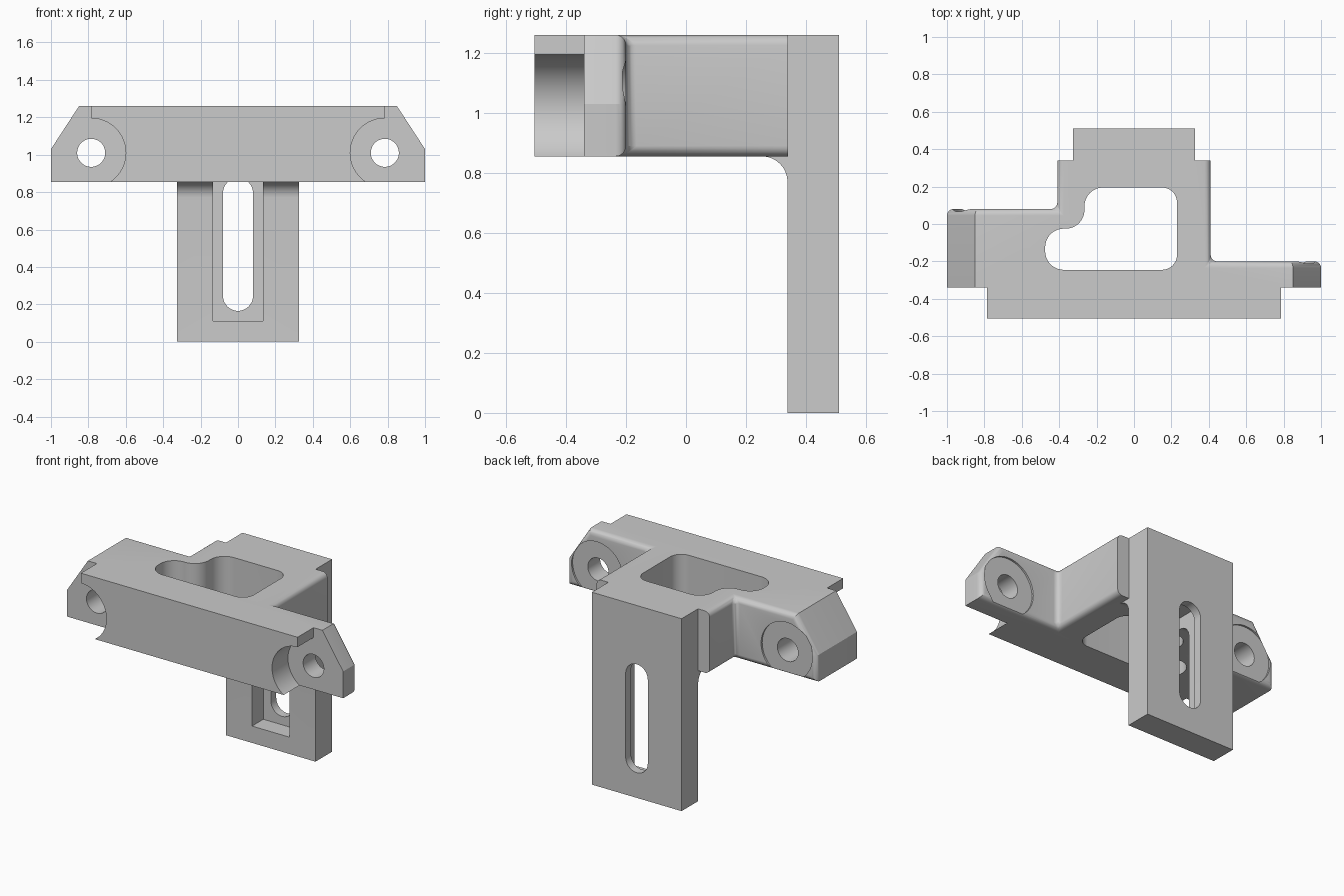
import bpy, bmesh, math
from mathutils import Vector

if "Cube" in bpy.data.objects:
    bpy.data.objects.remove(bpy.data.objects["Cube"], do_unlink=True)

BOTTOM, TOP = 0.855, 1.26
HOLE_X, HOLE_Z = 0.785, 1.01


def rounded(corners, steps=12):
    """Round each (u, v, radius) corner of an outline with an arc."""
    out = []
    for i, (u, v, r) in enumerate(corners):
        p = Vector((u, v))
        if r == 0:
            out.append(p)
            continue
        a = (Vector(corners[i - 1][:2]) - p).normalized()
        b = (Vector(corners[(i + 1) % len(corners)][:2]) - p).normalized()
        half = a.angle(b) / 2
        centre = p + (a + b).normalized() * r / math.sin(half)
        start = (p + a * r / math.tan(half) - centre).normalized()
        end = (p + b * r / math.tan(half) - centre).normalized()
        out += [centre + start.slerp(end, k / steps).normalized() * r
                for k in range(steps + 1)]
    return out


def circle(u, v, r, n=64):
    return [(u + r * math.cos(2 * math.pi * k / n),
             v + r * math.sin(2 * math.pi * k / n)) for k in range(n)]


def rect(u0, u1, v0, v1, r=0):
    return rounded([(u0, v0, r), (u1, v0, r), (u1, v1, r), (u0, v1, r)])


def prism(outline, axis, lo, hi):
    """Extrude a 2D outline along an axis and return a bmesh."""
    place = {"X": lambda u, v, d: (d, u, v),
             "Y": lambda u, v, d: (u, d, v),
             "Z": lambda u, v, d: (u, v, d)}[axis]
    bm = bmesh.new()
    rings = [[bm.verts.new(place(u, v, d)) for u, v in outline] for d in (lo, hi)]
    n = len(outline)
    for ring in rings:
        bm.faces.new(ring)
    for i in range(n):
        j = (i + 1) % n
        bm.faces.new((rings[0][i], rings[0][j], rings[1][j], rings[1][i]))
    bmesh.ops.recalc_face_normals(bm, faces=bm.faces)
    return bm


def make(name, bm):
    mesh = bpy.data.meshes.new(name)
    bm.to_mesh(mesh)
    bm.free()
    obj = bpy.data.objects.new(name, mesh)
    bpy.context.collection.objects.link(obj)
    return obj


def combine(target, bm, operation="DIFFERENCE"):
    tool = make("helper", bm)
    mod = target.modifiers.new("cut", "BOOLEAN")
    mod.operation, mod.solver, mod.object = operation, "EXACT", tool
    bpy.context.view_layer.objects.active = target
    bpy.ops.object.modifier_apply(modifier=mod.name)
    bpy.data.objects.remove(tool, do_unlink=True)


# Body: front bar, two offset ears and rear block in one outline
outline = [(-.785, -.505), (.785, -.505), (.785, -.34), (1, -.34), (1, -.2),
           (.41, -.2), (.41, .34), (.325, .34), (.325, .51), (-.325, .51),
           (-.325, .34), (-.41, .34), (-.41, .08), (-1, .08), (-1, -.34),
           (-.785, -.34)]
bm = prism(outline, "Z", BOTTOM, TOP)

# Sloped ear tips
for s in (-1, 1):
    cut = bmesh.ops.bisect_plane(
        bm, geom=bm.verts[:] + bm.edges[:] + bm.faces[:], dist=1e-5,
        plane_co=(s, 0, 1.03), plane_no=(s * .23, 0, .15), clear_outer=True)
    edges = [e for e in cut["geom_cut"] if isinstance(e, bmesh.types.BMEdge)]
    bmesh.ops.contextual_create(bm, geom=edges)
bmesh.ops.recalc_face_normals(bm, faces=bm.faces)

# Soft edges around the rear of the ears and along the side walls
soft = set()
for f in bm.faces:
    c = f.calc_center_median()
    ear_back = f.normal.y > .9 and c.y < .2
    side_wall = abs(f.normal.x) > .99 and abs(abs(c.x) - .41) < .01
    if ear_back or side_wall:
        soft.update(e for e in f.edges
                    if min(v.co.y for v in e.verts) < .33)
bmesh.ops.bevel(bm, geom=list(soft), offset=.035, segments=6, profile=.5,
                affect="EDGES", clamp_overlap=True)
bracket = make("bracket", bm)

# Hanging leg with a concave fillet under the body
leg = rounded([(.51, 0, 0), (.51, .95, 0), (.25, .95, 0), (.25, BOTTOM, 0),
               (.338, BOTTOM, .085), (.338, 0, 0)])
combine(bracket, prism(leg, "X", -.325, .325), "UNION")

# Window through the body
window = rounded([(-.475, -.245, .1), (.23, -.245, .08), (.23, .195, .08),
                  (-.265, .195, .1), (-.265, -.025, .1), (-.475, -.025, .1)])
combine(bracket, prism(window, "Z", .7, 1.4))

# Leg pocket and slot
combine(bracket, prism(rect(-.135, .135, .11, .93), "Y", .15, .455))
combine(bracket, prism(rect(-.08, .08, .165, .875, .0799), "Y", .3, .6))

# Ear holes with clearance in front and a shallow spot face behind
for s, back in ((-1, .08), (1, -.2)):
    x = s * HOLE_X
    combine(bracket, prism(circle(x, HOLE_Z, .185), "Y", -.6, -.34))
    combine(bracket, prism(circle(x, HOLE_Z, .185), "Y", back - .012, back + .1))
    combine(bracket, prism(circle(x, HOLE_Z, .075, 48), "Y", -.45, back + .05))

# Plain grey metal
grey = bpy.data.materials.new("grey metal")
grey.use_nodes = True
colour = (.594, .594, .594, 1)
grey.diffuse_color = colour
grey.node_tree.nodes["Principled BSDF"].inputs["Base Color"].default_value = colour
bracket.data.materials.clear()
bracket.data.materials.append(grey)
for p in bracket.data.polygons:
    p.material_index = 0

bpy.ops.object.select_all(action="DESELECT")
bracket.select_set(True)
bpy.context.view_layer.objects.active = bracket
bpy.ops.object.shade_smooth_by_angle(angle=math.radians(30))
